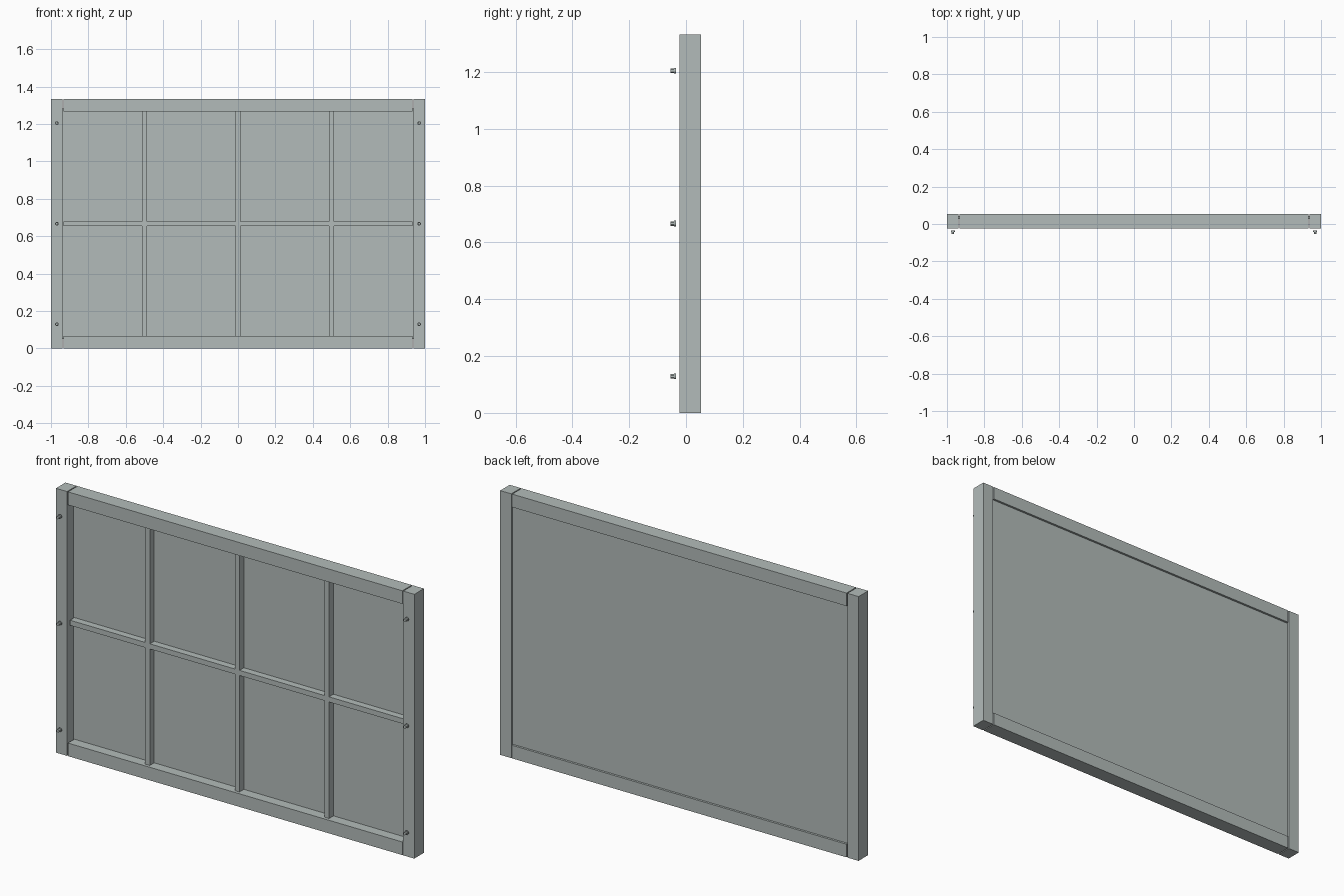
import bpy
import math

cube = bpy.data.objects.get("Cube")
if cube:
    bpy.data.objects.remove(cube, do_unlink=True)

# One grey paint for everything
grey = bpy.data.materials.new("pale_grey")
grey.use_nodes = True
colour = (0.45, 0.50, 0.49, 1)
grey.diffuse_color = colour
grey.node_tree.nodes["Principled BSDF"].inputs["Base Color"].default_value = colour

HEIGHT = 1.333
MID = HEIGHT / 2
FRONT, BACK = -0.023, 0.053
STILE_IN, RAIL_END, RAIL_H = 0.938, 0.933, 0.066
BAR = 0.013                      # half width of a glazing bar
BAR_FRONT, PANEL_FRONT, PANEL_BACK = -0.007, 0.028, 0.042


def box(name, x, y, z):
    """Box from (low, high) ranges on each axis."""
    ranges = (x, y, z)
    bpy.ops.mesh.primitive_cube_add(size=1, location=[(a + b) / 2 for a, b in ranges])
    obj = bpy.context.object
    obj.name = name
    obj.scale = [b - a for a, b in ranges]
    bpy.ops.object.transform_apply(location=False, rotation=False, scale=True)
    obj.data.materials.append(grey)
    return obj


def peg(name, x, z, y0, y1, radius, sides):
    """Short cylinder along y."""
    bpy.ops.mesh.primitive_cylinder_add(
        vertices=sides, radius=radius, depth=y1 - y0,
        location=(x, (y0 + y1) / 2, z), rotation=(math.pi / 2, 0, 0))
    obj = bpy.context.object
    obj.name = name
    obj.data.materials.append(grey)


# Outer frame
depth = (FRONT, BACK)
box("left_stile", (STILE_IN, 1), depth, (0, HEIGHT))
box("right_stile", (-1, -STILE_IN), depth, (0, HEIGHT))
box("bottom_rail", (-RAIL_END, RAIL_END), depth, (0, RAIL_H))
box("top_rail", (-RAIL_END, RAIL_END), depth, (HEIGHT - RAIL_H, HEIGHT))

# Backing panel, let into the frame
box("panel", (-0.95, 0.95), (PANEL_FRONT, PANEL_BACK), (0.05, HEIGHT - 0.05))

# Glazing bars, set back from the frame front
bar_depth = (BAR_FRONT, PANEL_FRONT)
box("middle_bar", (-RAIL_END, RAIL_END), bar_depth, (MID - BAR, MID + BAR))
for x in (-0.5, 0, 0.5):
    box("lower_bar", (x - BAR, x + BAR), bar_depth, (RAIL_H, MID - BAR))
    box("upper_bar", (x - BAR, x + BAR), bar_depth, (MID + BAR, HEIGHT - RAIL_H))

# Fixing bolts standing just off the stiles
for x in (-0.968, 0.968):
    for z in (MID - 0.538, MID, MID + 0.538):
        peg("bolt_washer", x, z, -0.042, -0.035, 0.010, 12)
        peg("bolt_head", x, z, -0.054, -0.042, 0.008, 6)
